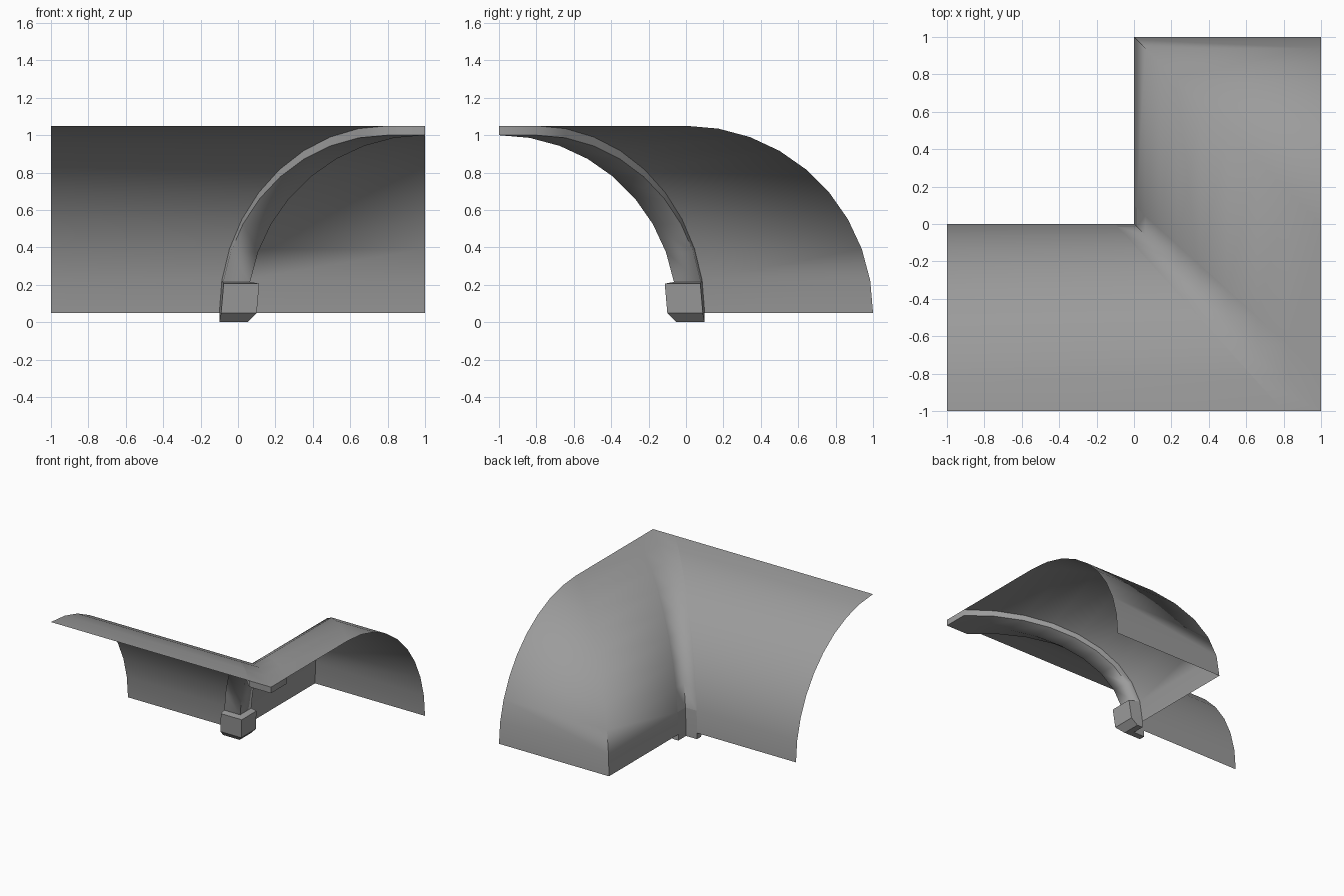
import bpy
import bmesh
from math import sin, cos, radians

cube = bpy.data.objects.get("Cube")
if cube:
    bpy.data.objects.remove(cube, do_unlink=True)

SPRING = 0.05   # springing height of the vault
RINGS = 9       # segments in each quarter arch

stone = bpy.data.materials.new("grey_stone")
stone.use_nodes = True
colour = (0.33, 0.33, 0.33, 1)
stone.diffuse_color = colour
stone.node_tree.nodes["Principled BSDF"].inputs["Base Color"].default_value = colour


def arch(ring, radius=1.0):
    """Plan offset from the wall and height of a quarter arch at one ring."""
    a = radians(90 * ring / RINGS)
    return 1 - radius * cos(a), SPRING + radius * sin(a)


def fold(t, z, w):
    """Three points of a groin fold, with arms of length w along both walls."""
    return [(t - w, -t, z), (t, -t, z), (t, w - t, z)]


def loft(name, rows, angle, closed=False):
    """Join rows of points with quads; closed rows are two matching folds."""
    bm = bmesh.new()
    grid = [[bm.verts.new(p) for p in row] for row in rows]
    n = len(grid[0])
    for a, b in zip(grid, grid[1:]):
        for i in range(n if closed else n - 1):
            j = (i + 1) % n
            bm.faces.new((a[i], a[j], b[j], b[i]))
    if closed:
        for row in (grid[0], grid[-1]):
            for i in range(n // 2 - 1):
                bm.faces.new((row[i], row[i + 1], row[n - 2 - i], row[n - 1 - i]))
    bmesh.ops.remove_doubles(bm, verts=bm.verts, dist=0.0001)
    bmesh.ops.recalc_face_normals(bm, faces=bm.faces)
    # open shells face upward
    if not closed and sum(f.normal.z for f in bm.faces) < 0:
        bmesh.ops.reverse_faces(bm, faces=bm.faces)
    mesh = bpy.data.meshes.new(name)
    bm.to_mesh(mesh)
    bm.free()
    mesh.materials.append(stone)
    obj = bpy.data.objects.new(name, mesh)
    bpy.context.collection.objects.link(obj)
    bpy.ops.object.select_all(action='DESELECT')
    obj.select_set(True)
    bpy.context.view_layer.objects.active = obj
    bpy.ops.object.shade_smooth_by_angle(angle=radians(angle))
    return obj


def arm(t):
    return 0.1 + 0.1 * t


# Vault shells: a straight wing, and a wing closed by a mitred end
side_rows, end_rows = [], []
for ring in range(RINGS + 1):
    t, z = arch(ring)
    side_rows.append([(-1, -t, z), (t - arm(t), -t, z)])
    end_rows.append([(t, arm(t) - t, z), (t, 1 - t, z), (1, 1 - t, z)])
loft("side_vault", side_rows, 83)
loft("end_vault", end_rows, 83)

# Diagonal rib following the groin
rib_rows = []
for ring in range(1, RINGS + 1):
    t, z = arch(ring)
    ti, zi = arch(ring, 0.95)
    rib_rows.append(fold(t, z, arm(t)) + fold(ti, zi, 0.14 + 0.06 * ti)[::-1])
loft("diagonal_rib", rib_rows, 83, closed=True)

# Corner block under the rib, tapered at its foot
block_rows = [fold(0, 0, 0.1) + fold(0.05, 0, 0.15)[::-1]]
for ring in (0, 1):
    t, z = arch(ring)
    ti, zi = arch(ring, 0.9)
    block_rows.append(fold(t, z, arm(t)) + fold(ti, zi, 0.19)[::-1])
loft("corner_block", block_rows, 25, closed=True)
